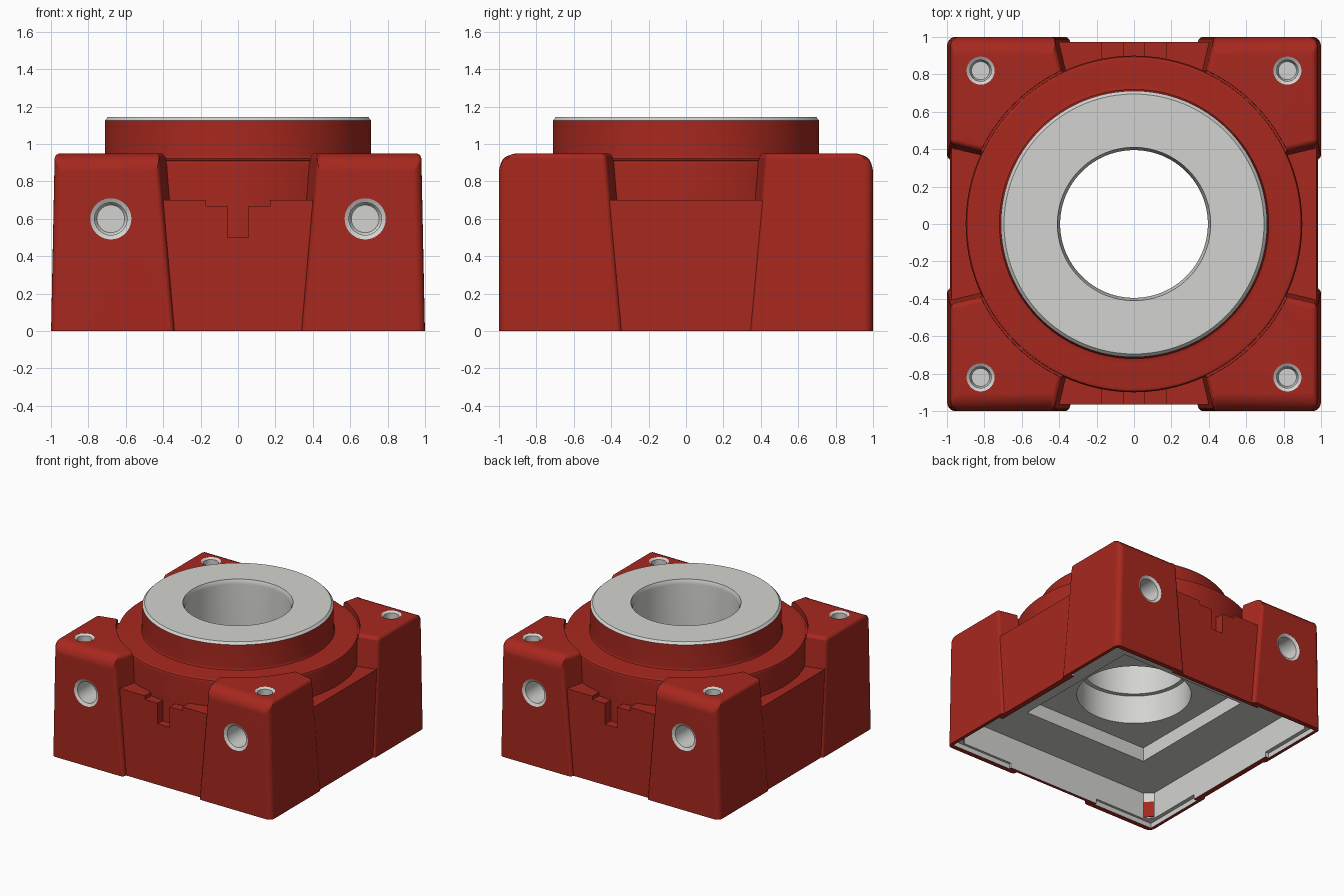
import bpy, bmesh, math
from mathutils import Matrix

if "Cube" in bpy.data.objects:
    bpy.data.objects.remove(bpy.data.objects["Cube"])


def material(name, rgb):
    m = bpy.data.materials.new(name)
    m.diffuse_color = (*rgb, 1)
    m.use_nodes = True
    m.node_tree.nodes["Principled BSDF"].inputs["Base Color"].default_value = m.diffuse_color
    return m


MATS = [material("red_paint", (0.385, 0.021, 0.013)),
        material("bare_steel", (0.65, 0.65, 0.63))]
RED, STEEL = 0, 1


def make(name, bm, mat):
    bmesh.ops.recalc_face_normals(bm, faces=bm.faces[:])
    for f in bm.faces:
        f.material_index = mat
    me = bpy.data.meshes.new(name)
    bm.to_mesh(me)
    bm.free()
    ob = bpy.data.objects.new(name, me)
    for m in MATS:
        me.materials.append(m)
    bpy.context.collection.objects.link(ob)
    return ob


def prism(name, bottom, top, z0, z1, mat=RED):
    """Solid between two polygons with equal corner counts."""
    bm = bmesh.new()
    b = [bm.verts.new((x, y, z0)) for x, y in bottom]
    t = [bm.verts.new((x, y, z1)) for x, y in top]
    bm.faces.new(b)
    bm.faces.new(t)
    n = len(b)
    for i in range(n):
        j = (i + 1) % n
        bm.faces.new((b[i], b[j], t[j], t[i]))
    return make(name, bm, mat)


def box(name, x0, x1, y0, y1, z0, z1, mat=RED):
    p = [(x0, y0), (x1, y0), (x1, y1), (x0, y1)]
    return prism(name, p, p, z0, z1, mat)


def lathe(name, profile, mat, seg=96, matrix=Matrix()):
    """Closed solid of revolution; the profile starts and ends on the axis."""
    bm = bmesh.new()
    rings = []
    for r, z in profile:
        n = 1 if r == 0 else seg
        rings.append([bm.verts.new((r * math.cos(2 * math.pi * i / seg),
                                    r * math.sin(2 * math.pi * i / seg), z))
                      for i in range(n)])
    for a, b in zip(rings, rings[1:]):
        if len(a) == 1 or len(b) == 1:
            bm.faces.new(a if len(b) == 1 else b)
            continue
        for i in range(seg):
            j = (i + 1) % seg
            bm.faces.new((a[i], a[j], b[j], b[i]))
    for v in [v for v in bm.verts if not v.link_faces]:
        bm.verts.remove(v)
    bm.transform(matrix)
    return make(name, bm, mat)


def apply(ob, mod):
    bpy.context.view_layer.objects.active = ob
    bpy.ops.object.modifier_apply(modifier=mod.name)


def combine(ob, other, op):
    mod = ob.modifiers.new("cut", 'BOOLEAN')
    mod.object, mod.operation, mod.solver = other, op, 'EXACT'
    apply(ob, mod)
    bpy.data.objects.remove(other, do_unlink=True)


def tower(sx, sy):
    """Corner block with flared inner sides and rounded outer edges."""
    bottom = [(.345, 1), (.265, .66), (.66, .265), (1, .345), (1, 1)]
    top = [(.43, 1), (.35, .66), (.66, .3547), (.98, .43), (.98, 1)]
    ob = prism("corner_block", [(x * sx, y * sy) for x, y in bottom],
               [(x * sx, y * sy) for x, y in top], -.03, .95)
    me = ob.data
    weights = me.attributes.new("bevel_weight_edge", 'FLOAT', 'EDGE')
    for e in me.edges:
        a, b = (me.vertices[i].co for i in e.vertices)
        ay, by, ax, bx = abs(a.y), abs(b.y), abs(a.x), abs(b.x)
        w = 0
        if a.z > .9 and b.z > .9:
            if ay > .99 and by > .99:
                w = 1            # large round along front and back
            elif max(ax, ay) > .9 or max(bx, by) > .9:
                w = .3
        elif a.z + b.z > .5:
            if ax > .9 and ay > .9:
                w = .45          # outer vertical corner
            elif max(ax, ay) > .9:
                w = .22
        weights.data[e.index].value = w
    mod = ob.modifiers.new("round", 'BEVEL')
    mod.limit_method, mod.width, mod.segments = 'WEIGHT', .1, 5
    apply(ob, mod)
    apply(ob, ob.modifiers.new("triangles", 'TRIANGULATE'))
    return ob


# Recessed side panels, with stepped notch in front and back
panel_b = [(-.985, -.965), (.985, -.965), (.985, .972), (-.985, .972)]
panel_t = [(x * .99, y) for x, y in panel_b]
body = prism("housing", panel_b, panel_t, -.06, .70)
for s in (-1, 1):
    for name, w, d, z0, z1 in (("step", .17, .870, .67, .80), ("slot", .055, .864, .50, .82)):
        y0, y1 = sorted((s * d, s * 1.1))
        combine(body, box(name, -w, w, y0, y1, z0, z1), 'DIFFERENCE')

# Corner blocks, cleared around the round shoulder
CORNERS = [(-1, -1), (1, -1), (1, 1), (-1, 1)]
for sx, sy in CORNERS:
    block = tower(sx, sy)
    combine(block, lathe("clearance", [(0, .905), (.907, .905), (.915, 1.3), (0, 1.3)], RED),
            'DIFFERENCE')
    combine(body, block, 'UNION')

# Round shoulder and raised collar with a steel top face
collar = lathe("collar", [(0, .45), (.90, .45), (.90, .893), (.894, .908), (.88, .916),
                          (.745, .916), (.72, .922), (.712, .94), (.712, 1.127),
                          (.695, 1.145), (0, 1.145)], RED)
for p in collar.data.polygons:
    if p.center.z > 1.13:
        p.material_index = STEEL
combine(body, collar, 'UNION')

# Flat base
combine(body, box("base_trim", -2, 2, -2, 2, -.5, 0), 'DIFFERENCE')

# Hollow underside: one tool from cavity, corner lips, inner pit and stepped bore
h, c = .94, .06
octagon = [(-h + c, -h), (h - c, -h), (h, -h + c), (h, h - c),
           (h - c, h), (-h + c, h), (-h, h - c), (-h, -h + c)]
hollow = prism("hollow", octagon, octagon, -.2, .26, STEEL)
for sx, sy in CORNERS:
    x0, x1 = sorted((sx * .42, sx * .972))
    y0, y1 = sorted((sy * .42, sy * .96))
    combine(hollow, box("lip", x0, x1, y0, y1, -.1, .04, STEEL), 'UNION')
combine(hollow, box("pit", -.57, .57, -.57, .57, .1, .375, STEEL), 'UNION')
combine(hollow, lathe("bore", [(0, .3), (.43, .3), (.43, .61), (.395, .61), (.395, 1.11),
                               (.41, 1.14), (.41, 1.2), (0, 1.2)], STEEL), 'UNION')
combine(body, hollow, 'DIFFERENCE')


# Countersunk blind holes on the block tops and on the front and back
def hole(r_in, r_out, depth, matrix):
    combine(body, lathe("hole", [(0, -depth), (r_in * .85, -depth), (r_in, -depth + .02),
                                 (r_in, -.012), (r_out, 0), (r_out, .05), (0, .05)],
                        STEEL, 40, matrix), 'DIFFERENCE')


for sx, sy in CORNERS:
    hole(.057, .075, .25, Matrix.Translation((sx * .82, sy * .82, .9495)))
    hole(.087, .11, .25, Matrix.Translation((sx * .68, sy * .9995, .60))
         @ Matrix.Rotation(-sy * math.pi / 2, 4, 'X'))

# Small painted plate on one inner corner of the cavity
plate = box("corner_plate", -.04, .04, -.004, .004, .05, .18, RED)
plate.matrix_world = (Matrix.Translation((-.908, -.908, 0))
                      @ Matrix.Rotation(-math.pi / 4, 4, 'Z'))

# Smooth rounds, crisp edges
bpy.ops.object.select_all(action='DESELECT')
body.select_set(True)
bpy.context.view_layer.objects.active = body
bpy.ops.object.shade_smooth_by_angle(angle=math.radians(30))
wn = body.modifiers.new("flat_normals", 'WEIGHTED_NORMAL')
wn.keep_sharp = True
